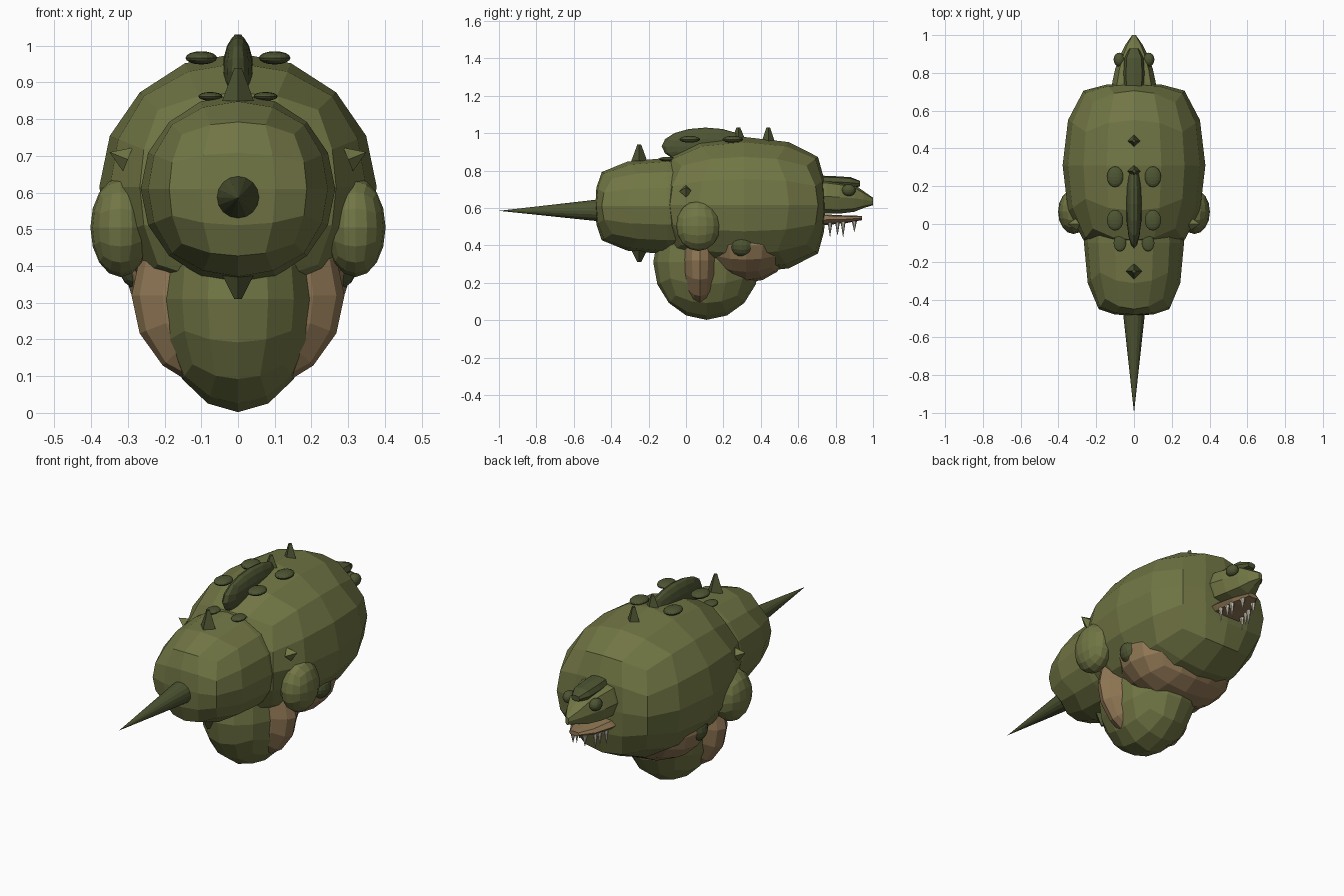
import bpy, bmesh, math
from mathutils import Vector

if "Cube" in bpy.data.objects:
    bpy.data.objects.remove(bpy.data.objects["Cube"])


def material(name, rgb):
    m = bpy.data.materials.new(name)
    m.diffuse_color = (*rgb, 1)
    m.use_nodes = True
    m.node_tree.nodes["Principled BSDF"].inputs["Base Color"].default_value = m.diffuse_color
    return m


GREEN = material("olive", (0.165, 0.18, 0.058))
DARK = material("dark_olive", (0.075, 0.09, 0.032))
TAN = material("tan", (0.28, 0.185, 0.09))
IVORY = material("ivory", (0.55, 0.5, 0.4))


def finish(name, bm, mat):
    bmesh.ops.recalc_face_normals(bm, faces=bm.faces)
    me = bpy.data.meshes.new(name)
    bm.to_mesh(me)
    bm.free()
    me.materials.append(mat)
    ob = bpy.data.objects.new(name, me)
    bpy.context.collection.objects.link(ob)
    return ob


def stretch(t):
    # flatter ends, longer middle
    pts = [(0, 0), (.38, .55), (.707, .91), (.924, .985), (1.001, 1)]
    a = abs(t)
    for (x0, y0), (x1, y1) in zip(pts, pts[1:]):
        if a <= x1:
            return math.copysign(y0 + (y1 - y0) * (a - x0) / (x1 - x0), t)
    return t


def blob(name, c, half, mat, boxy=False, cuts=3):
    """Low-poly ball made from a subdivided cube."""
    bm = bmesh.new()
    bmesh.ops.create_cube(bm, size=2)
    bmesh.ops.subdivide_edges(bm, edges=bm.edges[:], cuts=cuts, use_grid_fill=True)
    for v in bm.verts:
        p = Vector([math.tan(k * math.pi / 4) for k in v.co]).normalized()
        if boxy:
            p.y = stretch(p.y)
        v.co = Vector(c) + Vector([p[i] * half[i] for i in range(3)])
    return finish(name, bm, mat)


def spike(name, base, tip, r, mat, sides=4, r2=0.0):
    """Cone from base to tip."""
    base, tip = Vector(base), Vector(tip)
    d = tip - base
    bm = bmesh.new()
    bmesh.ops.create_cone(bm, cap_ends=True, segments=sides, radius1=r, radius2=r2, depth=d.length)
    q = d.to_track_quat('Z', 'Y')
    for v in bm.verts:
        v.co = q @ v.co + (base + tip) / 2
    return finish(name, bm, mat)


def loft(name, rings, mat, sides=8, power=0.75):
    """Rounded sections (y, half width, z low, z high) joined along y."""
    bm = bmesh.new()
    loops = []
    for y, w, lo, hi in rings:
        loop = []
        for i in range(sides):
            a = 2 * math.pi * i / sides
            cx, cz = [math.copysign(abs(t) ** power, t) for t in (math.cos(a), math.sin(a))]
            loop.append(bm.verts.new((w * cx, y, (lo + hi) / 2 + (hi - lo) / 2 * cz)))
        loops.append(loop)
    for a, b in zip(loops, loops[1:]):
        for i in range(sides):
            j = (i + 1) % sides
            bm.faces.new((a[i], a[j], b[j], b[i]))
    bm.faces.new(loops[0])
    bm.faces.new(loops[-1])
    return finish(name, bm, mat)


# main masses
blob("body", (0, .31, .615), (.378, .435, .365), GREEN, True)
blob("front_body", (0, -.1, .61), (.265, .385, .258), GREEN, True)
blob("lower_body", (0, .11, .31), (.215, .285, .308), GREEN)
blob("lower_band", (0, .075, .32), (.29, .112, .27), TAN)
blob("belly", (0, .32, .4), (.315, .235, .2), TAN)

# tail
spike("tail", (0, -.38, .588), (0, -1, .585), .068, DARK, 16)

# back crest and spikes
blob("back_crest", (0, .105, .93), (.042, .235, .1), DARK)
for n, (y, z0, z1) in enumerate([(-.25, .85, .94), (.28, .95, 1.03), (.44, .93, 1.03), (-.25, .375, .31)]):
    spike(f"spine_spike_{n}", (0, y, z0), (0, y, z1), .043, DARK, 4, .01)
spike("belly_spike", (0, .26, .17), (0, .31, .1), .05, DARK)

# mirrored details
for s in (-1, 1):
    blob("shoulder", (s * .32, .065, .505), (.082, .118, .135), GREEN, cuts=1 + 2)
    blob("hip_knob", (s * .27, .3, .4), (.055, .063, .063), DARK)
    for y in (.02, .25):
        blob("back_scute", (s * .1, y, .967), (.043, .055, .018), DARK)
    blob("neck_scute", (s * .075, -.1, .862), (.033, .045, .012), DARK)
    spike("side_spike", (s * .3, .0, .69), (s * .35, .0, .71), .035, GREEN)
    blob("eye", (s * .078, .87, .695), (.03, .037, .032), DARK)
    for x, y, z in [(.07, .77, .44), (.06, .81, .45), (.055, .84, .44), (.035, .9, .47)]:
        spike("tooth", (s * x, y, .53), (s * x, y, z), .014, IVORY, 6)

# head
loft("upper_jaw", [(.66, .12, .57, .76), (.75, .115, .57, .755), (.82, .1, .57, .745), (.9, .07, .58, .725),
                   (.95, .045, .6, .69), (1.0, .01, .615, .655)], GREEN)
loft("brow", [(.68, .05, .71, .775), (.8, .055, .71, .77), (.88, .05, .705, .765), (.93, .025, .715, .745)], DARK)
loft("lower_jaw", [(.66, .105, .505, .565), (.76, .1, .51, .565), (.86, .075, .52, .56), (.94, .03, .535, .558)], TAN)
